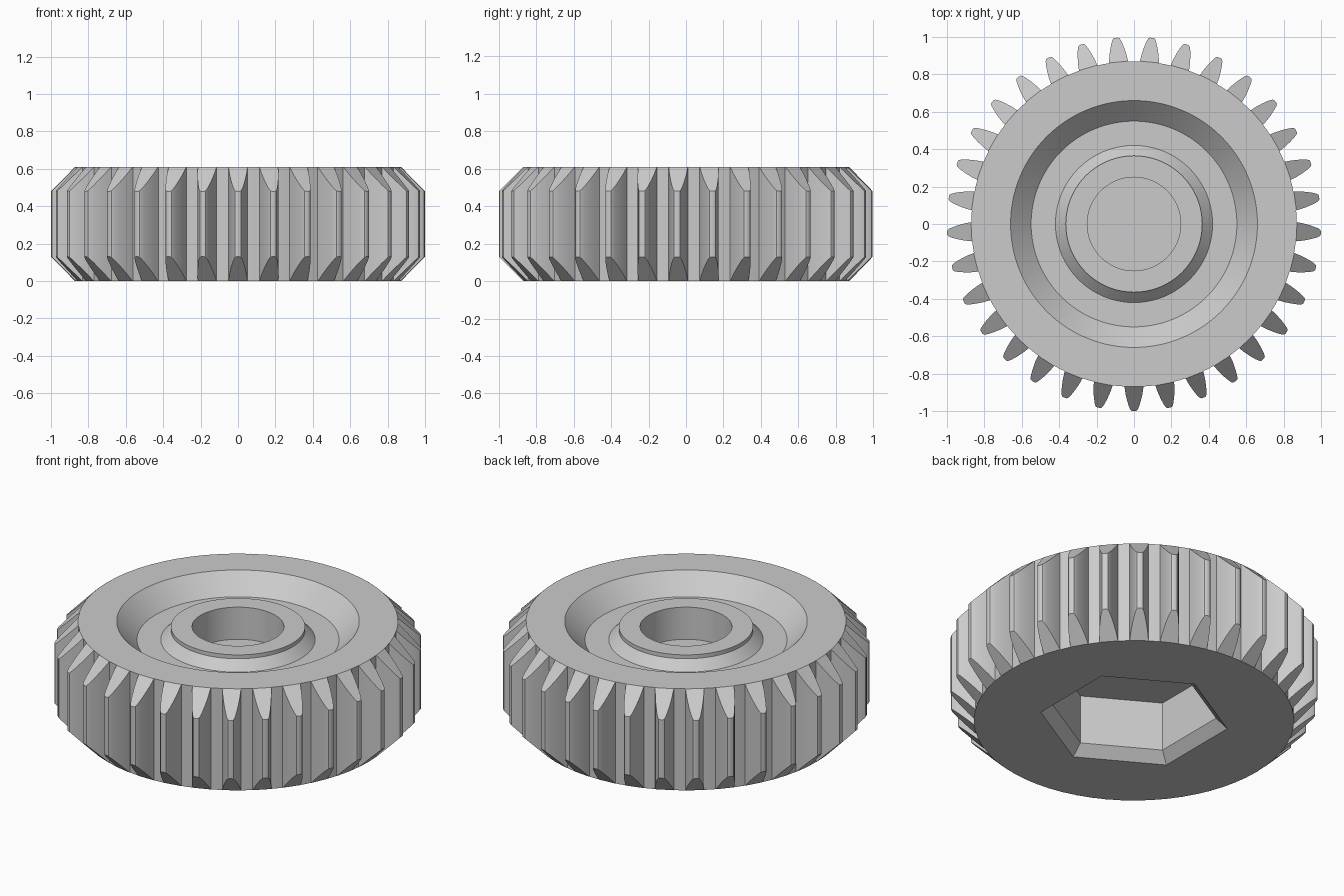
import bpy
import bmesh
from math import sin, cos, pi, radians

cube = bpy.data.objects.get("Cube")
if cube:
    bpy.data.objects.remove(cube, do_unlink=True)

TEETH = 33
SEGMENTS = TEETH * 4
ROOT = 0.87
HEIGHT = 0.61

grey = bpy.data.materials.new("plain_grey")
grey.use_nodes = True
grey.diffuse_color = (0.6, 0.6, 0.6, 1)
grey.node_tree.nodes["Principled BSDF"].inputs["Base Color"].default_value = (0.6, 0.6, 0.6, 1)


def finish(bm, name, angle=25):
    bmesh.ops.recalc_face_normals(bm, faces=bm.faces)
    mesh = bpy.data.meshes.new(name)
    bm.to_mesh(mesh)
    bm.free()
    mesh.materials.append(grey)
    obj = bpy.data.objects.new(name, mesh)
    bpy.context.collection.objects.link(obj)
    bpy.ops.object.select_all(action='DESELECT')
    obj.select_set(True)
    bpy.context.view_layer.objects.active = obj
    bpy.ops.object.shade_smooth_by_angle(angle=radians(angle))
    return obj


def ring(bm, radius, z, hexagonal):
    verts = []
    for i in range(SEGMENTS):
        a = 2 * pi * i / SEGMENTS
        r = radius
        if hexagonal:  # corners point along the y axis
            r *= cos(pi / 6) / cos(a % (pi / 3) - (0 if a % (pi / 3) < pi / 6 else pi / 3))
        verts.append(bm.verts.new((r * cos(a), r * sin(a), z)))
    return verts


# Wheel body: hexagonal socket below, rim, dished recess, hub and blind bore above
bm = bmesh.new()
profile = [
    (0.453, 0.355, True), (0.453, 0.06, True), (0.515, 0, True),
    (ROOT, 0, False), (ROOT, HEIGHT, False), (0.66, HEIGHT, False),
    (0.55, 0.50, False), (0.42, 0.50, False), (0.365, 0.555, False),
    (0.365, 0.578, False), (0.25, 0.578, False), (0.25, 0.385, False),
]
rings = [ring(bm, *p) for p in profile]
for low, high in zip(rings, rings[1:]):
    for i in range(SEGMENTS):
        j = (i + 1) % SEGMENTS
        bm.faces.new((low[i], low[j], high[j], high[i]))
bm.faces.new(rings[0])
bm.faces.new(rings[-1])
finish(bm, "wheel_body")

# Teeth: curved flanks with both ends trimmed at 45 degrees
flank = [(0.862, 0.052), (ROOT, 0.051), (0.905, 0.046), (0.94, 0.038),
         (0.97, 0.029), (0.988, 0.022), (0.997, 0.016), (1.0, 0.009)]
bm = bmesh.new()
for k in range(TEETH):
    a = -pi / 2 + 2 * pi * k / TEETH
    rows = []
    for r, w in flank:
        trim = max(r - ROOT, 0)
        rows.append([bm.verts.new((r * cos(a) - s * w * sin(a),
                                   r * sin(a) + s * w * cos(a), z))
                     for s, z in ((-1, trim), (1, trim), (1, HEIGHT - trim), (-1, HEIGHT - trim))])
    for inner, outer in zip(rows, rows[1:]):
        for i in range(4):
            j = (i + 1) % 4
            bm.faces.new((inner[i], inner[j], outer[j], outer[i]))
    bm.faces.new(rows[-1])
finish(bm, "gear_teeth", 32)
